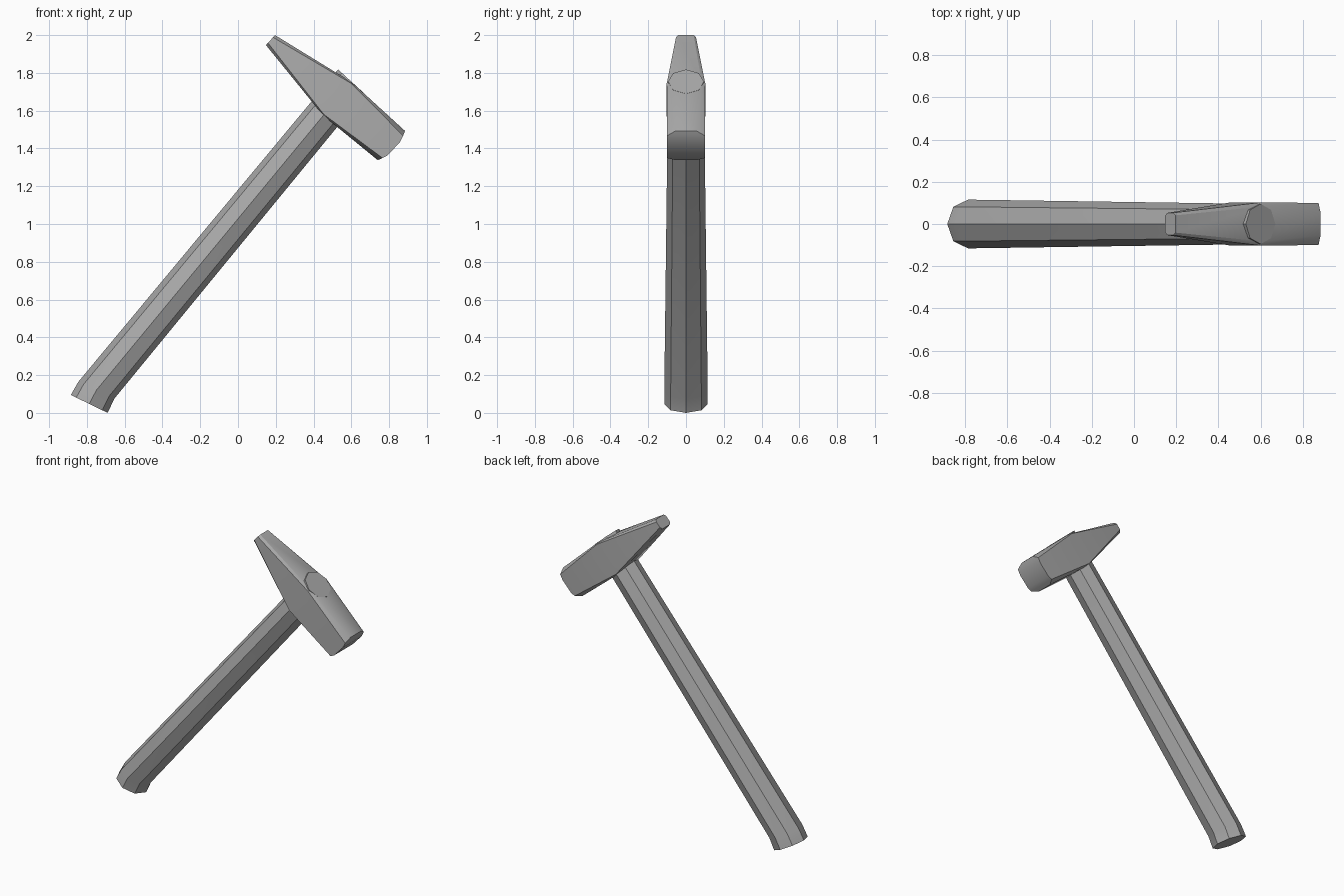
import bpy, bmesh, math
from mathutils import Vector

old = bpy.data.objects.get("Cube")
if old:
    bpy.data.objects.remove(old, do_unlink=True)


def make_material(name, colour):
    mat = bpy.data.materials.new(name)
    mat.use_nodes = True
    mat.diffuse_color = colour
    mat.node_tree.nodes["Principled BSDF"].inputs["Base Color"].default_value = colour
    return mat


grey = make_material("plain grey", (0.4, 0.4, 0.4, 1))


def loft(name, rings):
    """Skin a row of equal rings; each end is closed with strips across y."""
    bm = bmesh.new()
    rows = [[bm.verts.new(p) for p in ring] for ring in rings]
    n = len(rows[0])
    for a, b in zip(rows, rows[1:]):
        for i in range(n):
            j = (i + 1) % n
            bm.faces.new((a[i], a[j], b[j], b[i]))
    for row in (rows[0], rows[-1]):
        for i in range(n // 2 - 1):
            bm.faces.new((row[i], row[i + 1], row[n - 2 - i], row[n - 1 - i]))
    bmesh.ops.recalc_face_normals(bm, faces=bm.faces)
    mesh = bpy.data.meshes.new(name)
    bm.to_mesh(mesh)
    bm.free()
    mesh.materials.append(grey)
    obj = bpy.data.objects.new(name, mesh)
    bpy.context.collection.objects.link(obj)
    bpy.ops.object.select_all(action="DESELECT")
    obj.select_set(True)
    bpy.context.view_layer.objects.active = obj
    bpy.ops.object.shade_smooth_by_angle(angle=math.radians(30))
    return obj


def octagon(left, right, half_y):
    """Eight-sided ring between two points of the xz plane."""
    l, r = Vector((left[0], 0, left[1])), Vector((right[0], 0, right[1]))
    mid, half = (l + r) / 2, (r - l) / 2
    ring = []
    for i in range(8):
        a = i * math.pi / 4
        ring.append(mid + half * math.cos(a) + Vector((0, half_y * math.sin(a), 0)))
    return ring


def head_ring(top, bottom, half_y, chamfer, inset, bulge=0.0):
    """Chamfered rectangle, optionally bowed outward for the striking face."""
    t, b = Vector((top[0], 0, top[1])), Vector((bottom[0], 0, bottom[1]))
    out = Vector((t.z - b.z, 0, b.x - t.x)).normalized()
    side = [(0, half_y - inset, 0), (chamfer, half_y, 0.5), (0.3, half_y, 1),
            (0.75, half_y, 1), (1 - chamfer, half_y, 0.5), (1, half_y - inset, 0)]
    plus = [t.lerp(b, f) + out * bulge * k + Vector((0, y, 0)) for f, y, k in side]
    minus = [Vector((p.x, -p.y, p.z)) for p in reversed(plus)]
    return plus + minus


# Octagonal handle with a bent butt, passing right through the head
loft("handle", [
    octagon((-0.885, 0.095), (-0.69, 0.0), 0.115),
    octagon((-0.845, 0.165), (-0.655, 0.075), 0.115),
    octagon((0.53, 1.818), (0.67, 1.69), 0.095),
])

# Head: narrow peen, square eye, bowed striking face
loft("hammer_head", [
    head_ring((0.196, 2.0), (0.148, 1.947), 0.053, 0.22, 0.012),
    head_ring((0.603, 1.75), (0.45, 1.575), 0.102, 0.03, 0.02),
    head_ring((0.884, 1.493), (0.74, 1.338), 0.1, 0.12, 0.045, 0.021),
])
